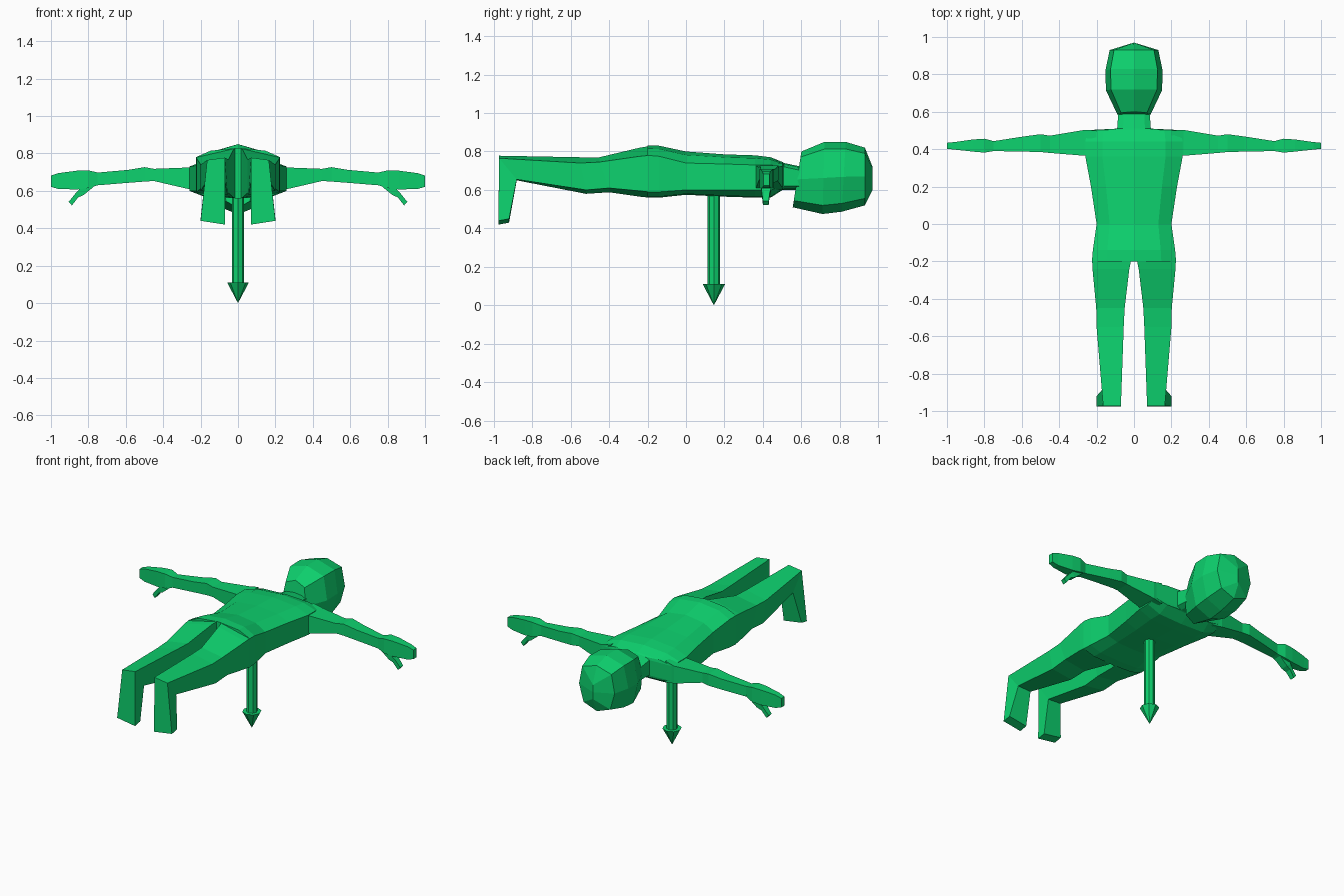
import bpy, bmesh, math

green = bpy.data.materials.new("green")
green.diffuse_color = (0.004, 0.64, 0.155, 1)


def loft(name, rings, mirror=False):
    """Skin a row of equal-length point rings, cap both ends, optionally mirror over x."""
    bm = bmesh.new()
    vs = [[bm.verts.new(p) for p in r] for r in rings]
    n = len(rings[0])
    for a, b in zip(vs, vs[1:]):
        for i in range(n):
            j = (i + 1) % n
            bm.faces.new((a[i], a[j], b[j], b[i]))
    bm.faces.new(vs[0])
    bm.faces.new(vs[-1])
    bmesh.ops.remove_doubles(bm, verts=bm.verts, dist=0.0005)
    bmesh.ops.recalc_face_normals(bm, faces=bm.faces)
    me = bpy.data.meshes.new(name)
    bm.to_mesh(me)
    bm.free()
    ob = bpy.data.objects.new(name, me)
    bpy.context.collection.objects.link(ob)
    me.materials.append(green)
    if mirror:
        ob.modifiers.new("Mirror", 'MIRROR')
    return ob


def symmetric(half):
    """Close a half section (first and last point on x = 0) into a full ring."""
    return half + [(-x, y, z) for x, y, z in half[-2:0:-1]]


# torso and neck: y, half width, top centre z, top side z, bottom side z, bottom centre z
torso = [(-0.20, 0.225, 0.83, 0.78, 0.59, 0.56),
         (-0.14, 0.22, 0.83, 0.775, 0.59, 0.56),
         (0.00, 0.20, 0.80, 0.74, 0.60, 0.575),
         (0.20, 0.23, 0.785, 0.735, 0.60, 0.565),
         (0.36, 0.26, 0.78, 0.73, 0.60, 0.56),
         (0.44, 0.26, 0.77, 0.73, 0.60, 0.56),
         (0.502, 0.25, 0.745, 0.72, 0.62, 0.60),
         (0.51, 0.09, 0.74, 0.72, 0.62, 0.60),
         (0.65, 0.08, 0.71, 0.69, 0.62, 0.60)]
loft("torso", [symmetric([(0, y, zt), (w * 0.65, y, zt - (zt - st) * 0.3), (w, y, st),
                          (w, y, sb), (w * 0.65, y, zb + 0.005), (0, y, zb)])
               for y, w, zt, st, sb, zb in torso])

# head: y at top, y at bottom, half width, top z, bottom z
head = [(0.60, 0.555, 0.085, 0.80, 0.51),
        (0.72, 0.71, 0.15, 0.85, 0.475),
        (0.83, 0.81, 0.153, 0.85, 0.487),
        (0.93, 0.93, 0.13, 0.82, 0.52),
        (0.97, 0.97, 0.0, 0.72, 0.60)]


def head_ring(yt, yb, w, zt, zb):
    def p(x, t, dy=0):
        return (x, yt + (yb - yt) * t + dy, zt + (zb - zt) * t)
    return symmetric([p(0, 0), p(w * 0.82, 0.1), p(w, 0.5), p(w * 0.75, 0.88), p(0, 1)])


loft("head", [head_ring(*r) for r in head])

# legs and feet: y top, y bottom, inner x, outer x, inner top z, outer top z, inner bottom z, outer bottom z
leg = [(-0.19, -0.19, 0.015, 0.224, 0.828, 0.78, 0.56, 0.59),
       (-0.24, -0.24, 0.025, 0.222, 0.82, 0.775, 0.565, 0.595),
       (-0.45, -0.40, 0.05, 0.202, 0.77, 0.745, 0.588, 0.61),
       (-0.55, -0.52, 0.055, 0.20, 0.77, 0.74, 0.58, 0.60),
       (-0.972, -0.88, 0.07, 0.165, 0.778, 0.765, 0.65, 0.655),
       (-0.975, -0.92, 0.07, 0.20, 0.42, 0.44, 0.43, 0.45)]
loft("legs", [[(xi, yt, a), (xo, yt, b), (xo, yb, d), (xi, yb, c)]
              for yt, yb, xi, xo, a, b, c, d in leg], True)


def box_ring(x, y0, y1, z0, z1):
    return [(x, y0, z0), (x, y1, z0), (x, y1, z1), (x, y0, z1)]


# arms with hands: x, y range, z range
arm = [(0.20, 0.365, 0.50, 0.60, 0.74),
       (0.265, 0.365, 0.503, 0.61, 0.725),
       (0.45, 0.38, 0.472, 0.653, 0.718),
       (0.50, 0.385, 0.48, 0.65, 0.727),
       (0.59, 0.387, 0.468, 0.643, 0.712),
       (0.75, 0.39, 0.443, 0.63, 0.698),
       (0.80, 0.382, 0.456, 0.615, 0.71),
       (0.86, 0.387, 0.452, 0.608, 0.708),
       (0.96, 0.398, 0.438, 0.61, 0.695),
       (1.00, 0.402, 0.434, 0.622, 0.682)]
loft("arms", [box_ring(*r) for r in arm], True)

# thumbs: inner x/z and outer x/z of each section, y range
thumb = [(0.75, 0.64, 0.84, 0.625, 0.39, 0.445),
         (0.81, 0.585, 0.85, 0.60, 0.392, 0.44),
         (0.855, 0.565, 0.87, 0.585, 0.395, 0.435),
         (0.888, 0.522, 0.905, 0.542, 0.40, 0.43)]
thumb[1] = (0.825, 0.578, 0.855, 0.60, 0.392, 0.44)
loft("thumbs", [[(xa, y0, za), (xa, y1, za), (xb, y1, zb), (xb, y0, zb)]
                for xa, za, xb, zb, y0, y1 in thumb], True)


# arrow pointing down from the chest
def circle(r, z):
    return [(r * math.cos(i * math.pi / 4), 0.145 + r * math.sin(i * math.pi / 4), z)
            for i in range(8)]


loft("arrow_shaft", [circle(0.033, 0.10), circle(0.033, 0.60)])
loft("arrow_head", [circle(0.058, 0.11), circle(0.0001, 0.0)])
